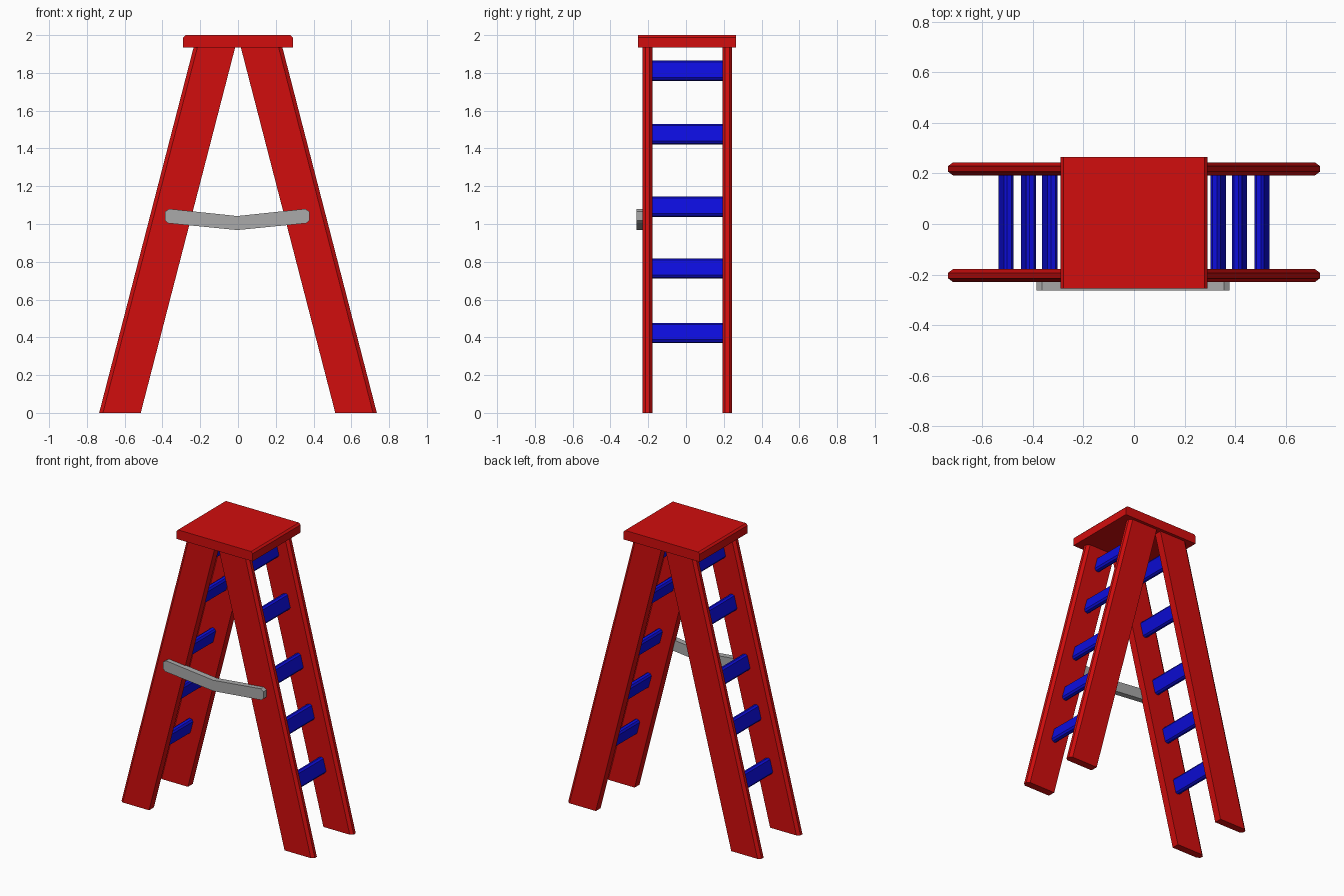
import bpy, bmesh
from math import atan, sin, cos
from mathutils import Vector

cube = bpy.data.objects.get("Cube")
if cube:
    bpy.data.objects.remove(cube, do_unlink=True)


def material(name, rgb):
    m = bpy.data.materials.new(name)
    m.use_nodes = True
    colour = (*rgb, 1)
    m.diffuse_color = colour
    m.node_tree.nodes["Principled BSDF"].inputs["Base Color"].default_value = colour
    return m


red = material("red paint", (0.64, 0.004, 0.004))
blue = material("blue paint", (0.004, 0.004, 0.72))
grey = material("grey metal", (0.4, 0.4, 0.4))


def prism(name, points, sweep, mat):
    """Sweep a flat 3D outline along a vector into a closed solid."""
    bm = bmesh.new()
    face = bm.faces.new([bm.verts.new(p) for p in points])
    result = bmesh.ops.extrude_face_region(bm, geom=[face], use_keep_orig=True)
    verts = [v for v in result["geom"] if isinstance(v, bmesh.types.BMVert)]
    bmesh.ops.translate(bm, verts=verts, vec=Vector(sweep))
    bmesh.ops.recalc_face_normals(bm, faces=bm.faces)
    mesh = bpy.data.meshes.new(name)
    bm.to_mesh(mesh)
    bm.free()
    mesh.materials.append(mat)
    obj = bpy.data.objects.new(name, mesh)
    bpy.context.collection.objects.link(obj)
    return obj


# Top platform, with bevelled upper side edges
Y0, Y1 = -0.255, 0.265
UNDER, BEVEL = 1.935, 0.012
half = [(0.29, UNDER), (0.29, 2 - BEVEL), (0.29 - BEVEL, 2)]
outline = half + [(-x, z) for x, z in reversed(half)]
prism("top_platform", [(x, Y0, z) for x, z in outline], (0, Y1 - Y0, 0), red)

# Four sloping legs, bevelled along the outer edge
FOOT_IN, FOOT_OUT, LEAN = 0.515, 0.735, 0.5
CH_X, CH_Y = 0.02, 0.015
for side, s in (("left", 1), ("right", -1)):
    for end, a, b in (("front", -0.23, -0.178), ("back", 0.192, 0.244)):
        section = [(FOOT_IN, a), (FOOT_OUT - CH_X, a), (FOOT_OUT, a + CH_Y),
                   (FOOT_OUT, b - CH_Y), (FOOT_OUT - CH_X, b), (FOOT_IN, b)]
        prism(f"{end}_{side}_leg", [(s * x, y, 0) for x, y in section],
              (-s * LEAN, 0, UNDER), red)

# Rungs, tilted to follow the legs
SLOPE = LEAN / UNDER
TILT = atan(SLOPE)
HW, HH, CUT = 0.02, 0.053, 0.011
corner = [(HW, -HH + CUT), (HW, HH - CUT), (HW - CUT, HH)]
profile = corner + [(-HW + CUT, HH), (-HW, HH - CUT), (-HW, -HH + CUT),
                    (-HW + CUT, -HH), (HW - CUT, -HH)]
for side, s in (("left", 1), ("right", -1)):
    for i, z in enumerate((0.423, 0.765, 1.091, 1.475, 1.811)):
        cx = 0.615 - SLOPE * z
        pts = [(s * (cx + u * cos(TILT) - v * sin(TILT)), -0.185,
                z + u * sin(TILT) + v * cos(TILT)) for u, v in profile]
        prism(f"{side}_rung_{i + 1}", pts, (0, 0.385, 0), blue)

# Bent spreader bar with clipped ends on the front
bar = [(0, 0.968), (0.365, 1.004), (0.382, 1.018), (0.382, 1.066), (0.36, 1.08), (0, 1.042)]
bar += [(-x, z) for x, z in reversed(bar[1:-1])]
prism("spreader_bar", [(x - 0.004, -0.262, z) for x, z in bar], (0, 0.04, 0), grey)
